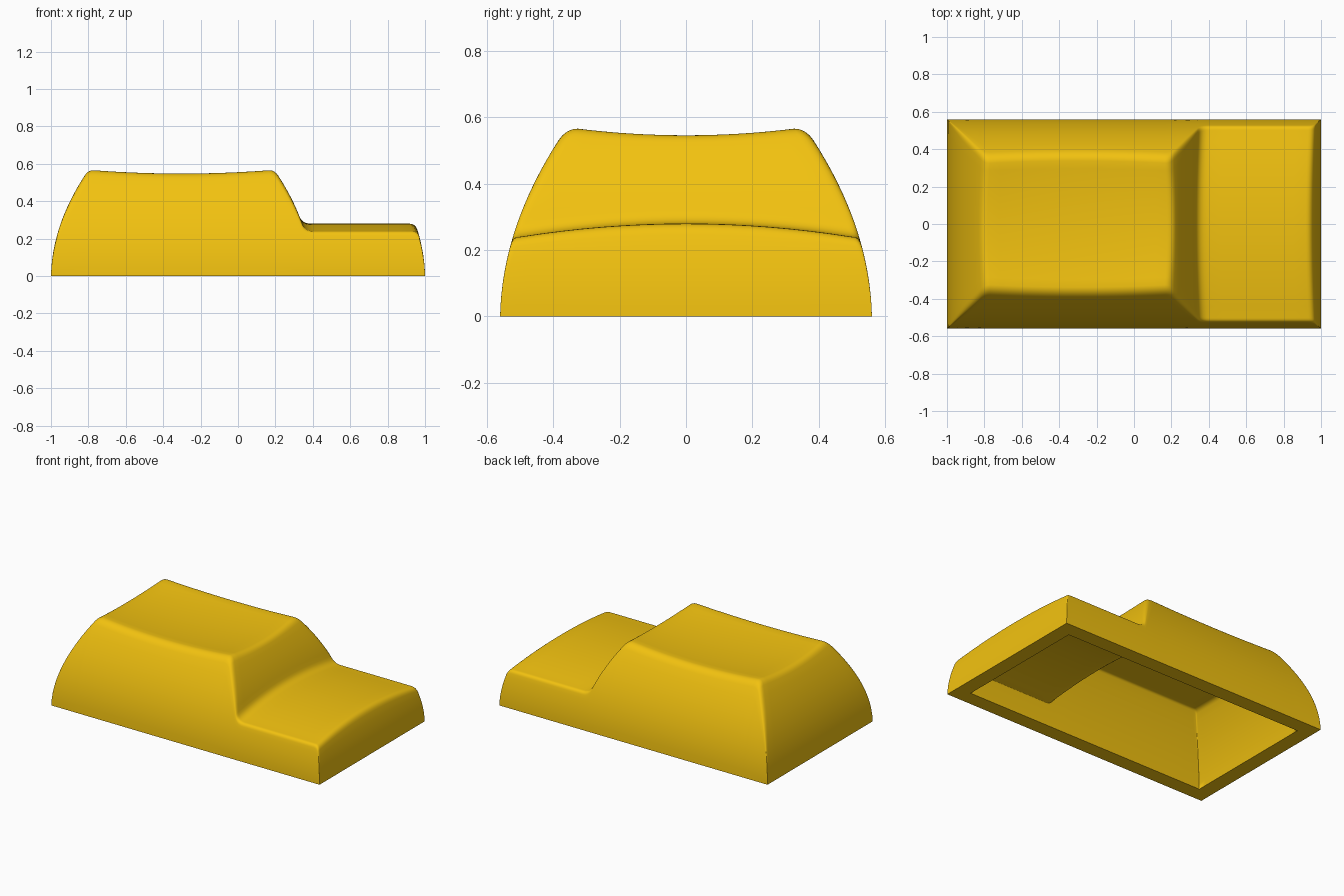
import bpy, bmesh

if "Cube" in bpy.data.objects:
    bpy.data.objects.remove(bpy.data.objects["Cube"])


def lerp(a, b, t):
    return a + (b - a) * t


def bezier(a, c, b, t):
    return tuple((1-t)**2 * p + 2*t*(1-t) * q + t*t * r for p, q, r in zip(a, c, b))


def shell_grid(bm, half_x, half_y, step_x, lean, high, low, dish, arch, radius):
    """Grid of vertices over a stepped, lean-in block: lengthwise profile x cross-section."""
    def inset(z):
        return lean[0] * z + lean[1] * z * z

    def profile(s):
        # Lengthwise outline (x, z) at cross position s in -1..1
        h = high - dish * (1 - s * s)
        l = low - arch * s * s

        def wall(x, sign, z0, z1):
            return lambda t: (x + sign * inset(lerp(z0, z1, t)), lerp(z0, z1, t))

        def top(t):
            x = lerp(-half_x + inset(h), step_x - inset(h), t)
            return (x, h - dish * (1 - (2*t - 1)**2))

        def ledge(t):
            return (lerp(step_x - inset(l), half_x - inset(l), t), l)

        # segment, trimmed start, trimmed end, divisions
        segs = [(wall(-half_x, 1, 0, h), 0, .95, 12), (top, .03, .97, 16),
                (wall(step_x, -1, h, l), .09, .86, 8), (ledge, .08, .95, 8),
                (wall(half_x, -1, l, 0), .12, 1, 6)]
        pts = []
        for i, (f, a, b, n) in enumerate(segs):
            pts += [f(lerp(a, b, k / n)) for k in range(n + 1)]
            if i < 4:
                g, start = segs[i + 1][:2]
                pts += [bezier(f(b), f(1), g(start), k / 5) for k in range(1, 5)]
        return pts

    nt, nw = 16, 10
    tops = [profile(2 * j / nt - 1) for j in range(nt + 1)]
    grid = []
    for u, (x, z0) in enumerate(tops[0]):
        r = min(radius, radius * 2.5 * z0)
        ye = half_y - inset(z0)
        zs = z0 - r
        side = [(half_y - inset(zs * k / nw), zs * k / nw) for k in range(nw + 1)]
        side += [bezier(side[-1], (ye, z0), (ye - r, z0), k / 5) for k in range(1, 5)]
        row = [(x, -y, z) for y, z in side]
        row += [(tops[j][u][0], (2*j/nt - 1) * (ye - r), tops[j][u][1]) for j in range(nt + 1)]
        row += [(x, y, z) for y, z in reversed(side)]
        grid.append([bm.verts.new(p) for p in row])
    for a, b in zip(grid, grid[1:]):
        for j in range(len(a) - 1):
            bm.faces.new((a[j], b[j], b[j+1], a[j+1]))
    # Open bottom boundary, in order
    return ([r[0] for r in grid] + grid[-1][1:] +
            [r[-1] for r in reversed(grid[:-1])] + grid[0][-2:0:-1])


bm = bmesh.new()
# Outer skin with dished top and arched ledge
outer = shell_grid(bm, 1.0, .56, .395, (.02, .587), .568, .28, .02, .04, .035)
# Hollow underside
inner = shell_grid(bm, .9, .46, .33, (.2, .45), .42, .17, 0, .04, .012)
# Flat rim joining both
n = len(outer)
for i in range(n):
    k = (i + 1) % n
    bm.faces.new((outer[i], outer[k], inner[k], inner[i]))
bmesh.ops.remove_doubles(bm, verts=bm.verts, dist=1e-5)
bmesh.ops.dissolve_degenerate(bm, edges=bm.edges, dist=1e-5)
bmesh.ops.recalc_face_normals(bm, faces=bm.faces)

mesh = bpy.data.meshes.new("stepped_key_cap")
bm.to_mesh(mesh)
bm.free()
cap = bpy.data.objects.new("stepped_key_cap", mesh)
bpy.context.collection.objects.link(cap)

mat = bpy.data.materials.new("yellow_plastic")
mat.diffuse_color = (.89, .54, .005, 1)
mat.use_nodes = True
mat.node_tree.nodes["Principled BSDF"].inputs["Base Color"].default_value = mat.diffuse_color
mesh.materials.append(mat)

bpy.context.view_layer.objects.active = cap
cap.select_set(True)
bpy.ops.object.shade_smooth_by_angle(angle=.6)
